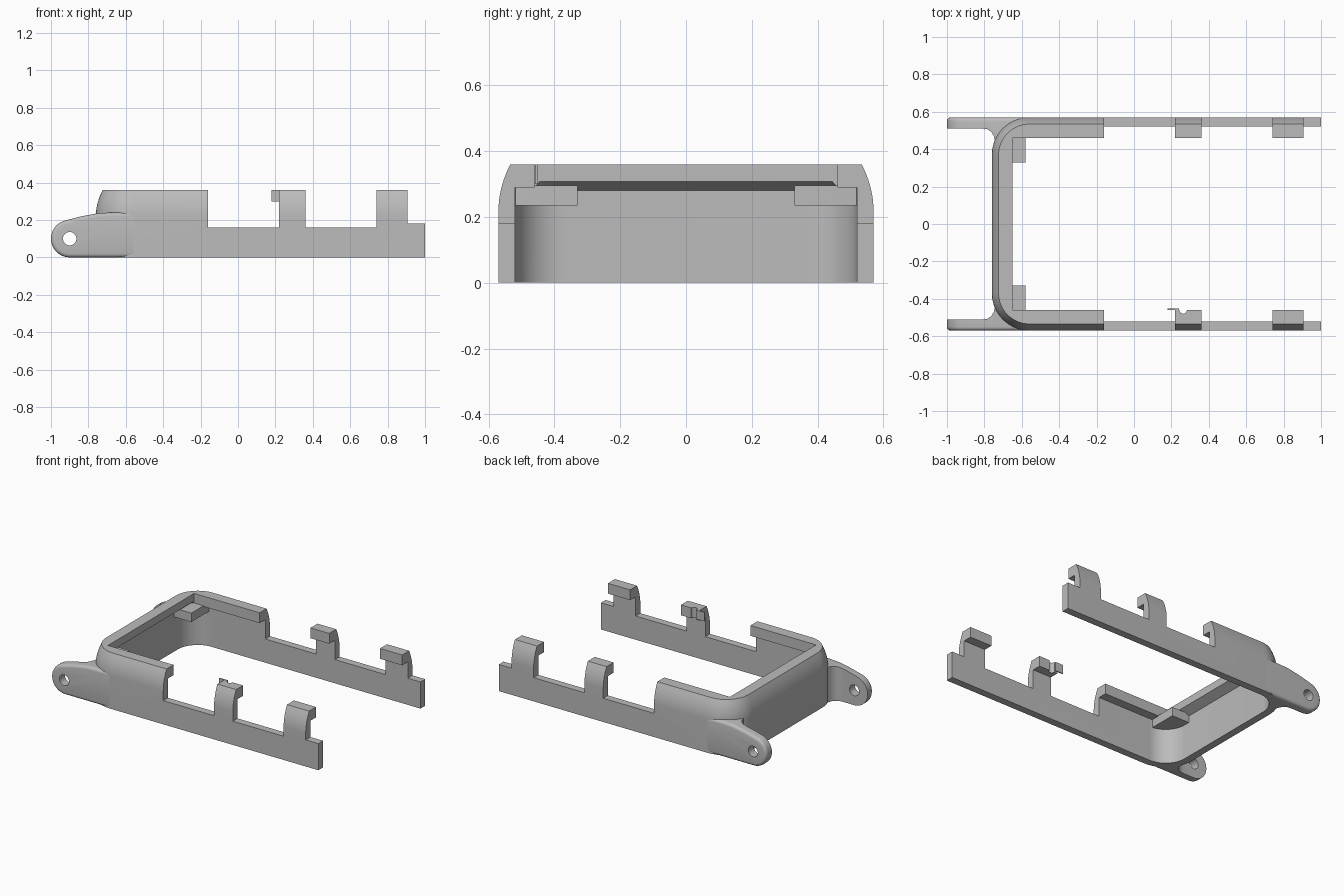
import bpy, bmesh, math

if "Cube" in bpy.data.objects:
    bpy.data.objects.remove(bpy.data.objects["Cube"])

gray = bpy.data.materials.new("light gray plastic")
gray.diffuse_color = (0.5, 0.5, 0.5, 1)
gray.use_nodes = True
gray.node_tree.nodes["Principled BSDF"].inputs["Base Color"].default_value = gray.diffuse_color


def finish(name, bm):
    bmesh.ops.recalc_face_normals(bm, faces=bm.faces[:])
    me = bpy.data.meshes.new(name)
    bm.to_mesh(me)
    bm.free()
    ob = bpy.data.objects.new(name, me)
    bpy.context.collection.objects.link(ob)
    me.materials.append(gray)
    return ob


def prism(name, pts, lo, hi, axis="Z", bevel=0):
    """Extrude a 2D outline along Z (points are x, y) or Y (points are x, z)."""
    bm = bmesh.new()
    place = (lambda p, t: (p[0], p[1], t)) if axis == "Z" else (lambda p, t: (p[0], t, p[1]))
    a = [bm.verts.new(place(p, lo)) for p in pts]
    b = [bm.verts.new(place(p, hi)) for p in pts]
    n = len(pts)
    bm.faces.new(a)
    cap = bm.faces.new(b)
    for i in range(n):
        bm.faces.new((a[i], a[(i + 1) % n], b[(i + 1) % n], b[i]))
    if bevel:
        bmesh.ops.recalc_face_normals(bm, faces=bm.faces[:])
        bmesh.ops.bevel(bm, geom=list(cap.edges), offset=bevel, segments=4,
                        profile=0.5, affect="EDGES")
    return finish(name, bm)


def box(name, x0, x1, y0, y1, z0, z1):
    return prism(name, [(x0, y0), (x1, y0), (x1, y1), (x0, y1)], z0, z1)


def arc(cx, cy, r, a0, a1, n):
    return [(cx + r * math.cos(math.radians(a0 + (a1 - a0) * i / n)),
             cy + r * math.sin(math.radians(a0 + (a1 - a0) * i / n))) for i in range(n + 1)]


def apply(ob, mod):
    bpy.context.view_layer.objects.active = ob
    bpy.ops.object.modifier_apply(modifier=mod.name)


def boolean(ob, tool, op):
    m = ob.modifiers.new("cut", "BOOLEAN")
    m.operation, m.solver, m.object = op, "EXACT", tool
    apply(ob, m)
    bpy.data.objects.remove(tool)


def mirror_y(ob):
    m = ob.modifiers.new("mirror", "MIRROR")
    m.use_axis = (False, True, False)
    m.use_mirror_merge = False
    apply(ob, m)


# U-shaped frame: wall section swept around two rounded corners
CX, CY, R = -0.56, 0.37, 0.2
# inset from outside, height at sides, height at back, square inner corner
section = [(0, 0, 0, False)]
for i in range(7):
    t = i / 6
    z = 0.22 + 0.14 * t
    section.append((0.036 * t * t, z, z, False))
section += [(0.11, 0.36, 0.36, True), (0.11, 0.29, 0.308, True),
            (0.05, 0.29, 0.28, False), (0.05, 0, 0, False)]

stations = [("end", 1)]
stations += [(90 + 90 * i / 16, 1) for i in range(17)]
stations += [(180 + 90 * i / 16, -1) for i in range(17)]
stations += [("end", -1)]


def section_point(station, d, zs, zb, square):
    a, side = station
    if a == "end":
        return (1, side * (CY + R - d), zs)
    c, s = math.cos(math.radians(a)), math.sin(math.radians(a))
    k = (R - d) / (max(abs(c), abs(s)) if square else 1)
    return (CX + k * c, side * CY + k * s, zb if abs(c) > 0.72 else zs)


bm = bmesh.new()
rings = [[bm.verts.new(section_point(st, *p)) for p in section] for st in stations]
n = len(section)
for r0, r1 in zip(rings, rings[1:]):
    for j in range(n):
        bm.faces.new((r0[j], r0[(j + 1) % n], r1[(j + 1) % n], r1[j]))
bm.faces.new(rings[0])
bm.faces.new(rings[-1])
frame = finish("frame", bm)

# gaps between the clips, and the low arm tips
for x0, x1, z0 in [(-0.16, 0.22, 0.16), (0.36, 0.74, 0.16), (0.905, 1.1, 0.18)]:
    boolean(frame, box("gap_cutter", x0, x1, -0.8, 0.8, z0, 0.6), "DIFFERENCE")
# round notch in one middle clip
boolean(frame, prism("notch_cutter", arc(0.263, -0.46, 0.02, 0, 337.5, 15), 0.25, 0.5),
        "DIFFERENCE")

# thin hook beside the notch
hook = box("clip_hook", 0.18, 0.24, -0.459, -0.452, 0.30, 0.36)

# support tabs in the inner corners
tab = prism("corner_tab", [(-0.58, 0.33), (-0.725, 0.33)]
            + arc(CX, CY, 0.165, 180, 97, 10) + [(-0.58, 0.533)], 0.235, 0.295)
mirror_y(tab)

# hinge ears: side outline limited by a filleted footprint
outline = arc(-0.9, 0.1, 0.1, 270, 105, 20)
outline += [(-0.84, 0.219), (-0.75, 0.236), (-0.68, 0.24), (-0.5, 0.24), (-0.5, 0)]
ear = prism("hinge_ear", outline, 0.3, 0.57, "Y", bevel=0.02)
foot = [(-1.05, 0.62), (-0.56, 0.62)] + arc(CX, CY, 0.175, 90, 158, 10)
foot += [(-0.743, 0.445), (-0.75, 0.47), (-0.762, 0.492), (-0.785, 0.507),
         (-0.82, 0.511), (-1.05, 0.511)]
boolean(ear, prism("footprint", foot, -0.1, 0.5), "INTERSECT")
boolean(ear, prism("pin_hole", arc(-0.9, 0.1, 0.036, 0, 345, 23), 0.4, 0.7, "Y"), "DIFFERENCE")
mirror_y(ear)

for ob in (frame, hook, tab, ear):
    bpy.ops.object.select_all(action="DESELECT")
    ob.select_set(True)
    bpy.context.view_layer.objects.active = ob
    bpy.ops.object.shade_smooth_by_angle(angle=math.radians(30))
